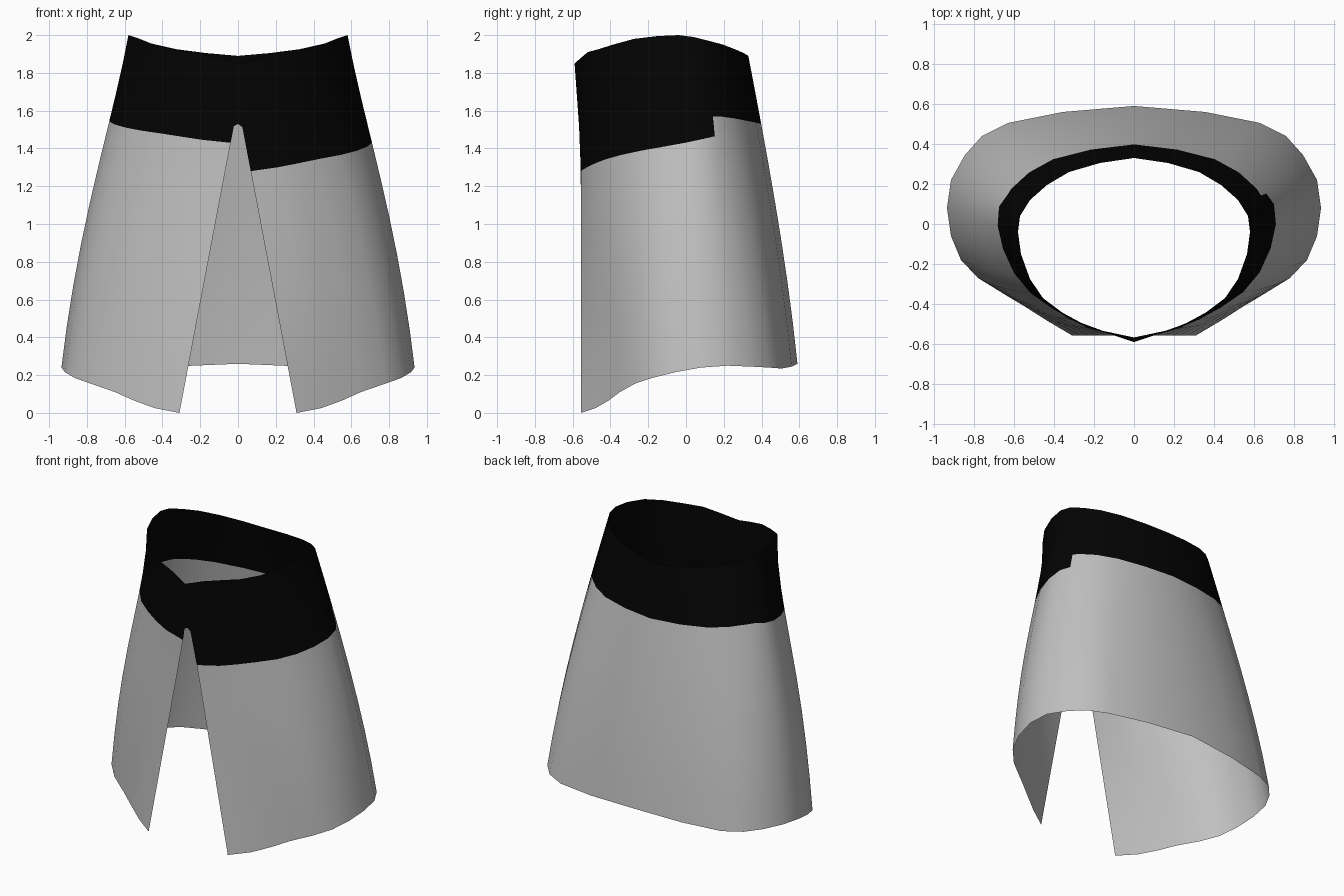
import bpy
import bmesh
import math
from mathutils import Vector

cube = bpy.data.objects.get("Cube")
if cube:
    bpy.data.objects.remove(cube, do_unlink=True)


def make_material(name, color):
    mat = bpy.data.materials.new(name)
    mat.use_nodes = True
    mat.diffuse_color = color
    mat.node_tree.nodes["Principled BSDF"].inputs["Base Color"].default_value = color
    return mat


black = make_material("black_fabric", (0.001, 0.001, 0.001, 1))
grey = make_material("grey_fabric", (0.53, 0.53, 0.53, 1))

# Half outlines of the waist and the hem, from centre front to centre back
WAIST = [(0, -.59, 1.85), (.12, -.55, 1.885), (.23, -.52, 1.91), (.34, -.465, 1.925),
         (.445, -.385, 1.95), (.52, -.275, 1.98), (.565, -.15, 1.995), (.58, -.04, 2),
         (.57, .04, 1.99), (.52, .12, 1.97), (.435, .195, 1.95), (.325, .26, 1.925),
         (.17, .305, 1.905), (0, .33, 1.89)]
HEM = [(.31, -.56, 0), (.44, -.48, .025), (.55, -.41, .065), (.65, -.35, .11),
       (.78, -.27, .155), (.865, -.18, .185), (.915, -.06, .215), (.935, .08, .24),
       (.915, .22, .25), (.845, .345, .245), (.76, .44, .24), (.63, .505, .235),
       (.355, .56, .245), (0, .59, .26)]
LAST = len(WAIST) - 1
APEX = 1.53          # height where the front slit starts
STEP = 8.6           # column where the front yoke panel ends at the side
SKIRT_ROWS = 6
YOKE_ROWS = 4


def along(outline, u):
    i = min(int(u), LAST - 1)
    return Vector(outline[i]).lerp(Vector(outline[i + 1]), u - i)


def surface_point(u, z):
    """Point on the cloth at column u and height z."""
    top, bottom = along(WAIST, u), along(HEM, u)
    t = (top.z - z) / (top.z - bottom.z)
    p = top.lerp(bottom, t)
    # Cloth swells below the hips and is pinched at the front of the yoke
    swell = 1 + .16 * t * (1 - t) * min(1, u / 7)
    if u < 8:
        swell -= .55 * math.sin(math.pi * u / 8) * t * (1 - t) ** 4
    p.x *= swell
    p.y *= swell
    if u == 0:       # centre front: closed above the slit, open below
        p.x = 0 if z >= APEX - .001 else .02 + .29 * (APEX - z) / APEX
        p.y = -.59 + .033 * min(1, t * 4)
    return p


def yoke_edge(u, side):
    """Height of the lower edge of the yoke."""
    if u > STEP:
        y = along(WAIST, u).lerp(along(HEM, u), .25).y
        return 1.57 - .2 * max(0, y - .2)
    start, end = (1.28, 1.465) if side > 0 else (1.43, 1.57)
    return start + (end - start) * u / STEP


def column_heights(u, side):
    top, bottom = along(WAIST, u).z, along(HEM, u).z
    edge = yoke_edge(u, side)
    front_top = WAIST[0][2]
    apex = (front_top - APEX) / (front_top - yoke_edge(0, side))
    f = apex + (.6 - apex) * u / LAST
    yoke = [top + (edge - top) * k for k in (0, f / 2, f, f + .03, 1)]
    skirt = [edge + (bottom - edge) * k / SKIRT_ROWS for k in range(1, SKIRT_ROWS + 1)]
    return yoke + skirt


# Sheet of cloth: both halves, joined at centre back and above the slit
bm = bmesh.new()
columns = sorted(list(range(LAST + 1)) + [STEP - .02, STEP + .02])
for side in (1, -1):
    grid = []
    for u in columns:
        line = []
        for z in column_heights(u, side):
            p = surface_point(u, z)
            line.append(bm.verts.new((p.x * side, p.y, p.z)))
        grid.append(line)
    for left, right in zip(grid, grid[1:]):
        for r in range(len(left) - 1):
            quad = [left[r + 1], right[r + 1], right[r], left[r]]
            face = bm.faces.new(quad[::side])
            face.material_index = 0 if r < YOKE_ROWS else 1
bmesh.ops.remove_doubles(bm, verts=bm.verts, dist=.0005)

mesh = bpy.data.meshes.new("wrap_skirt")
bm.to_mesh(mesh)
bm.free()
mesh.materials.append(black)
mesh.materials.append(grey)
skirt = bpy.data.objects.new("wrap_skirt", mesh)
bpy.context.collection.objects.link(skirt)

bpy.ops.object.select_all(action="DESELECT")
skirt.select_set(True)
bpy.context.view_layer.objects.active = skirt
bpy.ops.object.shade_smooth_by_angle(angle=math.radians(50))
